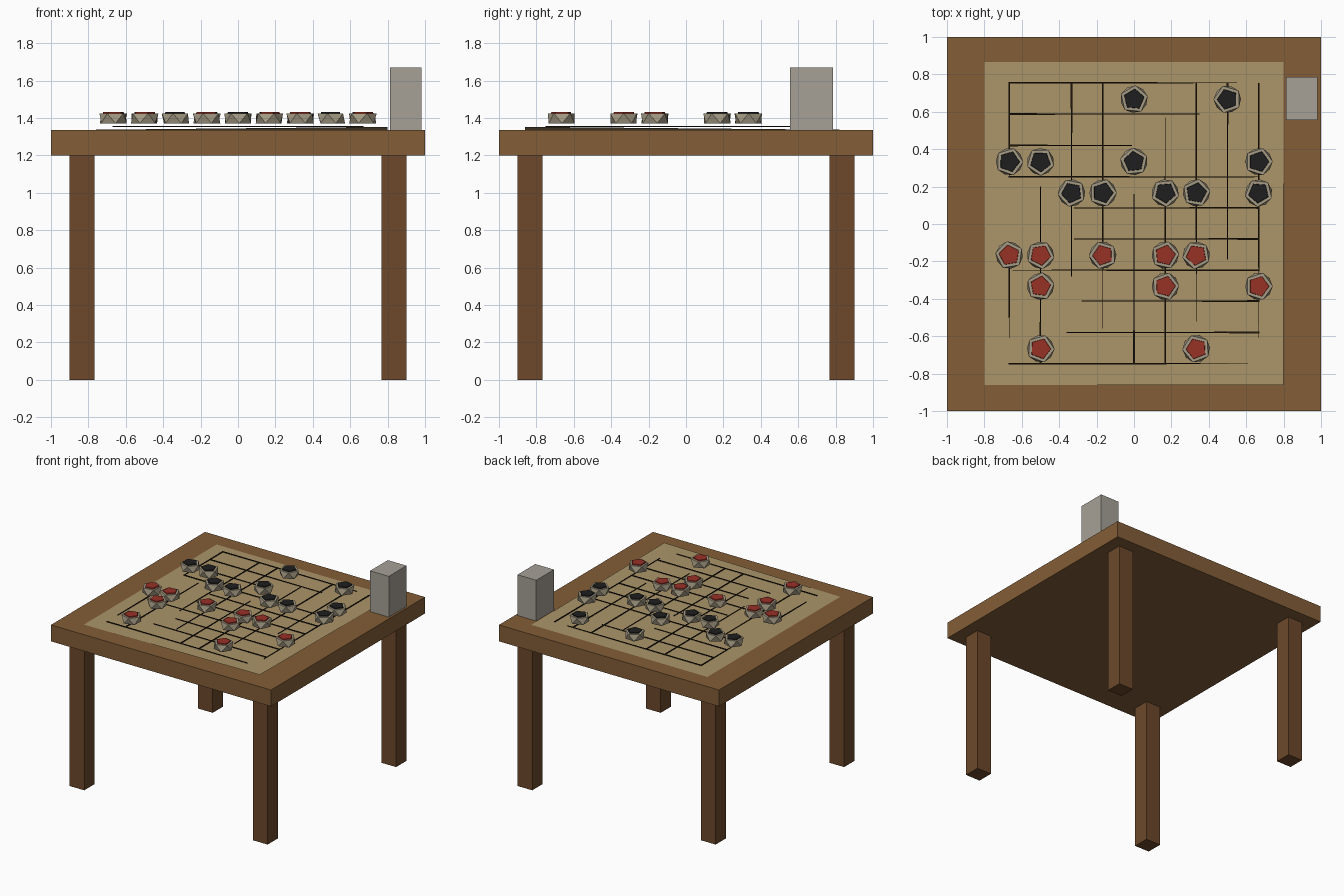
import bpy, bmesh, math, random

if "Cube" in bpy.data.objects:
    bpy.data.objects.remove(bpy.data.objects["Cube"])
random.seed(4)

def material(name, rgb):
    m = bpy.data.materials.new(name)
    m.diffuse_color = tuple((c / 255) ** 2.2 for c in rgb) + (1,)
    m.use_nodes = True
    m.node_tree.nodes["Principled BSDF"].inputs["Base Color"].default_value = m.diffuse_color
    return m

WOOD = material("table_wood", (130, 94, 58))
LEG = material("leg_wood", (108, 74, 46))
BOARD = material("board_tan", (170, 148, 105))
INK = material("line_ink", (35, 28, 18))
STONE = material("piece_body", (165, 155, 132))
RED = material("red_face", (150, 52, 42))
BLACK = material("black_face", (36, 36, 36))
GREY = material("timer_grey", (165, 160, 150))

def hull(name, points, mat):
    bm = bmesh.new()
    for p in points:
        bm.verts.new(p)
    bmesh.ops.convex_hull(bm, input=bm.verts)
    bmesh.ops.dissolve_limit(bm, angle_limit=0.0005, verts=bm.verts, edges=bm.edges)
    bmesh.ops.recalc_face_normals(bm, faces=bm.faces)
    me = bpy.data.meshes.new(name)
    bm.to_mesh(me)
    bm.free()
    me.materials.append(mat)
    ob = bpy.data.objects.new(name, me)
    bpy.context.collection.objects.link(ob)
    return ob

def box(name, x0, x1, y0, y1, z0, z1, mat):
    return hull(name, [(x, y, z) for x in (x0, x1) for y in (y0, y1) for z in (z0, z1)], mat)

def ring(cx, cy, z, r, n, turn):
    return [(cx + r * math.cos(turn + i * math.tau / n),
             cy + r * math.sin(turn + i * math.tau / n), z) for i in range(n)]

# Table
box("table_top", -1, 1, -1, 1, 1.2, 1.335, WOOD)
for sx, side in ((-1, "left"), (1, "right")):
    for sy, end in ((-1, "front"), (1, "back")):
        box(f"{end}_{side}_leg", sx * 0.9, sx * 0.767, sy * 0.9, sy * 0.767, 0, 1.2, LEG)

# Thin board sheet, its front right corner raised
hull("game_board", [(-0.8, -0.86, 1.337), (-0.8, 0.865, 1.337),
                    (0.8, 0.865, 1.337), (0.8, -0.86, 1.353)], BOARD)

# Inked lines: tapered slivers, thick end first
def line(name, a, b):
    (ax, ay), (bx, by) = a, b
    length = math.hypot(bx - ax, by - ay)
    nx, ny = -(by - ay) / length, (bx - ax) / length
    pts = []
    for x, y, w in ((ax, ay, 0.0045), (bx, by, 0.002)):
        for s in (-w, w):
            pts += [(x + nx * s, y + ny * s, z) for z in (1.353, 1.358)]
    hull(name, pts, INK)

rows = [(0.755, -0.67, 0.55), (0.588, -0.67, 0.35), (0.42, -0.67, -0.01),
        (0.252, -0.67, 0.67), (0.086, 0.67, -0.32), (-0.08, 0.67, -0.32),
        (-0.247, 0.67, -0.65), (-0.412, 0.67, -0.28), (-0.58, 0.67, -0.36),
        (-0.747, -0.67, 0.61)]
for i, (y, a, b) in enumerate(rows):
    line(f"row_line_{i}", (a, y), (b, y))
columns = [(-0.667, 0.755, 0.25), (-0.667, -0.2, -0.61), (-0.5, -0.747, 0.2),
           (-0.334, 0.755, -0.28), (-0.167, 0.755, -0.56), (0, -0.747, 0.16),
           (0.167, -0.747, 0.57), (0.333, 0.755, -0.52), (0.5, 0.755, -0.19),
           (0.667, 0.755, -0.61)]
for i, (x, a, b) in enumerate(columns):
    line(f"column_line_{i}", (x, a), (x, b))

# Game pieces: faceted stone with a coloured five-sided face
def piece(name, col, row, mat):
    x, y = col / 6, row / 6
    t = random.uniform(0, math.tau)
    hull(name + "_body", ring(x, y, 1.372, 0.072, 5, t + math.pi / 5)
         + ring(x, y, 1.425, 0.075, 5, t), STONE)
    hull(name + "_face", ring(x, y, 1.424, 0.057, 5, t)
         + ring(x, y, 1.433, 0.055, 5, t), mat)

blacks = [(0, 4), (3, 4), (-4, 2), (-3, 2), (0, 2), (4, 2),
          (-2, 1), (-1, 1), (1, 1), (2, 1), (4, 1)]
reds = [(-4, -1), (-3, -1), (-1, -1), (1, -1), (2, -1),
        (-3, -2), (1, -2), (4, -2), (-3, -4), (2, -4)]
for label, spots, mat in (("black", blacks, BLACK), ("red", reds, RED)):
    for i, (c, r) in enumerate(spots):
        piece(f"{label}_piece_{i}", c, r, mat)

# Upright box at the back right corner
box("upright_box", 0.812, 0.982, 0.555, 0.785, 1.335, 1.67, GREY)
